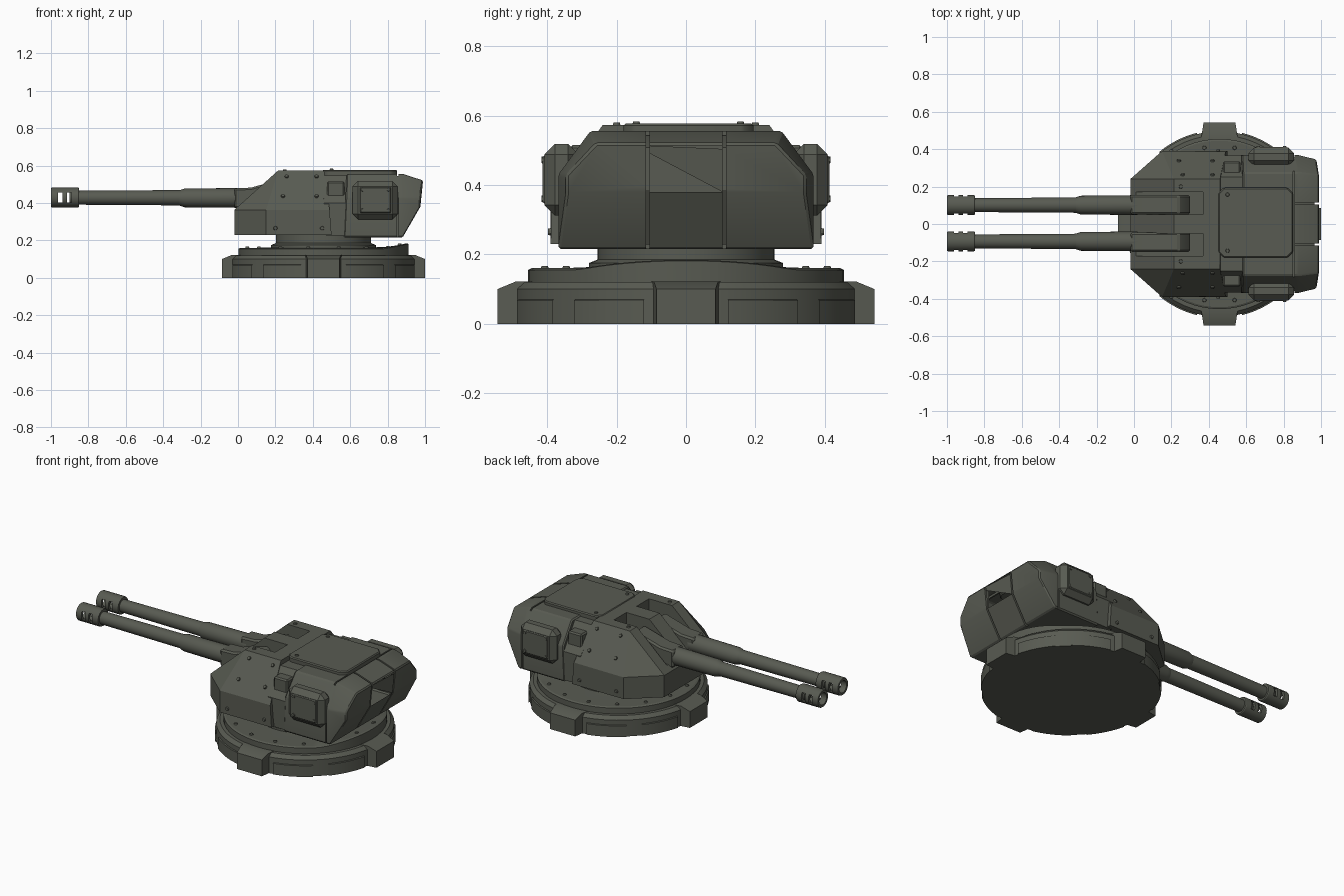
import bpy, bmesh, math
from mathutils import Vector, Matrix

if "Cube" in bpy.data.objects:
    bpy.data.objects.remove(bpy.data.objects["Cube"])

mat = bpy.data.materials.new("dark olive grey")
mat.diffuse_color = (0.098, 0.104, 0.084, 1)
mat.use_nodes = True
mat.node_tree.nodes["Principled BSDF"].inputs["Base Color"].default_value = mat.diffuse_color
CX = 0.457  # turntable axis


def finish(name, bm):
    bmesh.ops.remove_doubles(bm, verts=bm.verts, dist=1e-5)
    bmesh.ops.recalc_face_normals(bm, faces=bm.faces)
    me = bpy.data.meshes.new(name)
    bm.to_mesh(me)
    bm.free()
    me.materials.append(mat)
    ob = bpy.data.objects.new(name, me)
    bpy.context.collection.objects.link(ob)
    return ob


def bake(ob):
    dg = bpy.context.evaluated_depsgraph_get()
    me = bpy.data.meshes.new_from_object(ob.evaluated_get(dg))
    ob.modifiers.clear()
    ob.data = me
    return ob


def bevel(ob, w):
    m = ob.modifiers.new("bevel", 'BEVEL')
    m.width, m.segments, m.limit_method = w, 1, 'ANGLE'
    return bake(ob)


def cut(ob, cutters):
    for c in cutters:
        m = ob.modifiers.new("cut", 'BOOLEAN')
        m.operation, m.solver, m.object = 'DIFFERENCE', 'EXACT', c
        bake(ob)
        bpy.data.objects.remove(c)
    return ob


def prism(name, pts, y0, y1):
    """x/z outline extruded along y"""
    bm = bmesh.new()
    a = [bm.verts.new((x, y0, z)) for x, z in pts]
    b = [bm.verts.new((x, y1, z)) for x, z in pts]
    bm.faces.new(a)
    bm.faces.new(b[::-1])
    for i in range(len(pts)):
        j = (i + 1) % len(pts)
        bm.faces.new((a[i], b[i], b[j], a[j]))
    return finish(name, bm)


def box(name, x0, x1, y0, y1, z0, z1):
    return prism(name, [(x0, z0), (x1, z0), (x1, z1), (x0, z1)], y0, y1)


def loft(name, sections):
    """half sections mirrored in y, then skinned along x"""
    bm = bmesh.new()
    rings = [[bm.verts.new(p) for p in s] +
             [bm.verts.new((x, -y, z)) for x, y, z in reversed(s)] for s in sections]
    n = len(rings[0])
    for a, b in zip(rings, rings[1:]):
        for i in range(n):
            j = (i + 1) % n
            bm.faces.new((a[i], a[j], b[j], b[i]))
    bm.faces.new(rings[0])
    bm.faces.new(rings[-1])
    return finish(name, bm)


def revolve(name, profile, loc, along_x=False, steps=64, closed=False, angle=math.tau):
    bm = bmesh.new()
    vs = [bm.verts.new((r, 0, h)) for r, h in profile]
    es = [bm.edges.new(p) for p in zip(vs, vs[1:])]
    if closed:
        es.append(bm.edges.new((vs[-1], vs[0])))
    bmesh.ops.spin(bm, geom=vs + es, cent=(0, 0, 0), axis=(0, 0, 1), angle=angle, steps=steps)
    rot = Matrix.Rotation(math.pi / 2, 4, 'Y') if along_x else Matrix()
    bm.transform(Matrix.Translation(loc) @ rot)
    return finish(name, bm)


# base disc with four lugs and raised arc plates
revolve("base_disc", [(0, 0), (.495, 0), (.495, .1), (.475, .12), (0, .12)], (CX, 0, 0), steps=96)
for k in range(4):
    turn = Matrix.Translation((CX, 0, 0)) @ Matrix.Rotation(k * math.pi / 2, 4, 'Z')
    bm = bmesh.new()
    lo, hi = [], []
    for x, y in ((.44, -.1), (.543, -.085), (.543, .085), (.44, .1)):
        lo.append(bm.verts.new((x, y, 0)))
        hi.append(bm.verts.new((x, y, .1 if x > .5 else .122)))
    ridge = [bm.verts.new((.49, s * .093, .122)) for s in (-1, 1)]
    bm.faces.new(lo)
    bm.faces.new((hi[0], ridge[0], ridge[1], hi[3]))
    bm.faces.new((ridge[0], hi[1], hi[2], ridge[1]))
    bm.faces.new((lo[1], lo[2], hi[2], hi[1]))
    bm.faces.new((lo[0], lo[3], hi[3], hi[0]))
    bm.faces.new((lo[0], lo[1], hi[1], ridge[0], hi[0]))
    bm.faces.new((lo[3], lo[2], hi[2], ridge[1], hi[3]))
    bm.transform(turn)
    finish("base_lug", bm)
    for a0 in (14, 50):
        p = revolve("base_plate", [(.48, 0), (.502, 0), (.502, .068), (.48, .075)], (0, 0, 0),
                    steps=8, closed=True, angle=math.radians(26))
        p.data.transform(turn @ Matrix.Rotation(math.radians(a0), 4, 'Z'))

# turntable, its rim swept upward at the rear
ring = revolve("turntable", [(.2, .12), (.455, .12), (.455, .155), (.445, .16), (.36, .16),
                             (.285, .163), (.2, .163)], (CX, 0, 0))
for v in ring.data.vertices:
    if v.co.z > .14:
        v.co.z += max(0, (v.co.x - .79) / .125) * .027
revolve("neck", [(0, .15), (.28, .15), (.28, .175), (.255, .185), (.255, .24), (0, .24)], (CX, 0, 0))

# front armour with two gun slots
front = loft("front_armour", [
    [(-.02, .24, .23), (-.02, .24, .363), (-.02, .24, .363)],
    [(.15, .39, .23), (.15, .39, .363), (.214, .24, .573)],
    [(.50, .39, .23), (.49, .388, .363), (.46, .24, .573)]])
cut(front, [box("slot", -.1, .37, s * .11 - .06, s * .11 + .06, .39, .7) for s in (-1, 1)])

# recessed middle section
loft("middle_section", [
    [(.47, .365, .225), (.46, .365, .40), (.45, .25, .548)],
    [(.60, .365, .225), (.60, .365, .40), (.60, .25, .548)]])

# rear armour with panel grooves
rear = bevel(loft("rear_armour", [
    [(.565, .368, .215), (.575, .368, .43), (.58, .275, .556)],
    [(.88, .368, .215), (.88, .368, .43), (.88, .275, .556)],
    [(.975, .345, .38), (.975, .345, .43), (.99, .26, .52)]]), .007)
groove = [(.862, .6), (1.05, .6), (1.05, .18), (.862, .18), (.862, .228), (.873, .228),
          (.965, .385), (.965, .508), (.875, .543), (.862, .543)]
cut(rear, [prism("groove", groove, s * .11 - .005, s * .11 + .005) for s in (-1, 1)] +
    [box("groove", .85, .859, -.3, .3, .543, .6)] +
    [box("groove", .85, .859, min(s * .358, s * .45), max(s * .358, s * .45), .1, .45) for s in (-1, 1)])

# roof hatch with clipped corners
bm = bmesh.new()
c, hx, hy = .03, .2, .187
outline = [(hx, hy - c), (hx - c, hy), (c - hx, hy), (-hx, hy - c),
           (-hx, c - hy), (c - hx, -hy), (hx - c, -hy), (hx, c - hy)]
f = bm.faces.new([bm.verts.new((.65 + x, .007 + y, .53)) for x, y in outline])
top = bmesh.ops.extrude_face_region(bm, geom=[f])
bmesh.ops.translate(bm, vec=(0, 0, .047), verts=[g for g in top['geom'] if isinstance(g, bmesh.types.BMVert)])
bevel(finish("roof_hatch", bm), .006)

bolts = []
for s in (-1, 1):
    # side pods with a thin cover plate
    bevel(box("side_pod", .612, .855, min(s * .31, s * .408), max(s * .31, s * .408), .312, .518), .03)
    bevel(box("pod_cover", .65, .82, min(s * .4, s * .413), max(s * .4, s * .413), .345, .487), .006)
    bolts += [((x, s * .41, z), (0, s, 0)) for x in (.665, .805) for z in (.36, .472)]
    # strap over the recess
    bevel(box("recess_block", .475, .57, min(s * .25, s * .335), max(s * .25, s * .335), .42, .515), .008)
    # gun mantlet
    bevel(prism("mantlet", [(-.02, .372), (-.02, .478), (.07, .482), (.24, .53), (.3, .47), (.3, .372)],
                s * .1 + .003 - .052, s * .1 + .003 + .052), .01)
    # barrel, sleeve and muzzle brake
    y = s * .097 + .004
    revolve("barrel", [(0, -.9), (.037, -.9), (.041, -.3), (0, -.3)], (0, y, .428), True, 24)
    revolve("barrel_sleeve", [(0, -.32), (.04, -.315), (.05, -.285), (.053, .02), (0, .02)], (0, y, .427), True, 24)
    brake = revolve("muzzle_brake", [(.036, -1), (.05, -1), (.053, -.995), (.053, -.855), (.05, -.85),
                                     (.03, -.85), (.03, -.87), (.036, -.87)], (0, y, .429), True, 24, True)
    cut(brake, [box("vent", x, x + .024, y - .1, y + .1, .402, .456) for x in (-.962, -.914)])
    # armour bolts
    n = Vector((0, s * .82, .57))
    for x, t in ((.24, .35), (.42, .35), (.26, .85), (.42, .85)):
        bolts.append(((x, s * (.39 - .15 * t), .363 + .21 * t), n))
    bolts += [((x, s * .39, .265), (0, s, 0)) for x in (.2, .45)]
    bolts += [((.25, s * .2, .573), (0, 0, 1)), ((.5, s * .15 + .007, .576), (0, 0, 1))]
for k in range(16):
    a = math.tau * (k + .5) / 16
    x = CX + .415 * math.cos(a)
    bolts.append(((x, .415 * math.sin(a), .16 + max(0, (x - .79) / .125) * .027), (0, 0, 1)))

# all bolt heads
bm = bmesh.new()
for p, n in bolts:
    q = Vector(n).to_track_quat('Z', 'Y').to_matrix().to_4x4()
    bmesh.ops.create_cone(bm, cap_ends=True, segments=10, radius1=.013, radius2=.009, depth=.014,
                          matrix=Matrix.Translation(p) @ q)
finish("bolts", bm)

# smooth the round parts
for ob in bpy.context.collection.objects:
    ob.select_set(True)
    bpy.context.view_layer.objects.active = ob
bpy.ops.object.shade_smooth_by_angle(angle=math.radians(25))
